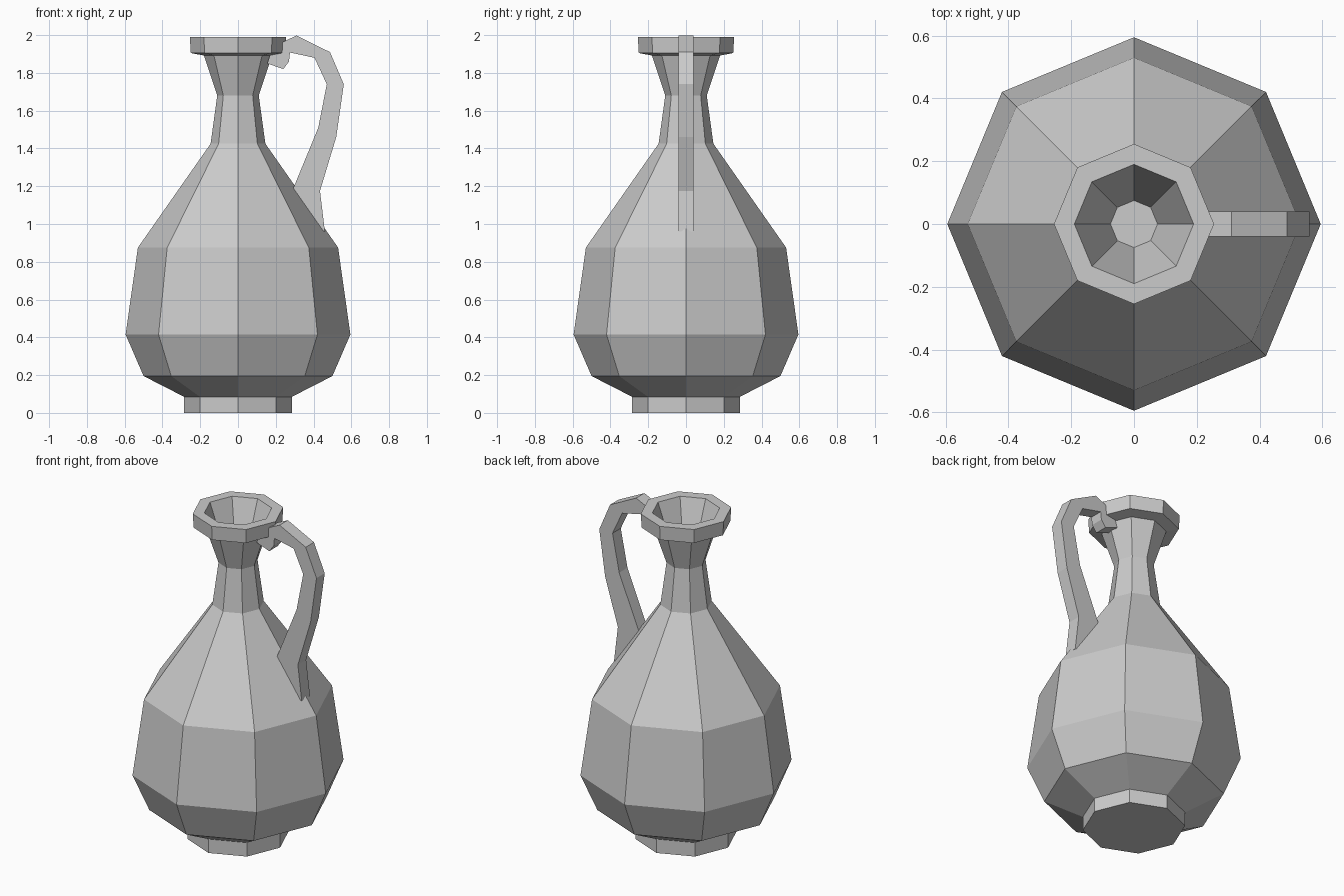
import bpy, bmesh, math

if "Cube" in bpy.data.objects:
    bpy.data.objects.remove(bpy.data.objects["Cube"])


def finish(bm, name):
    bmesh.ops.recalc_face_normals(bm, faces=bm.faces)
    mesh = bpy.data.meshes.new(name)
    bm.to_mesh(mesh)
    bm.free()
    obj = bpy.data.objects.new(name, mesh)
    bpy.context.collection.objects.link(obj)
    return obj


def lathe(name, profile, sides=8):
    """Spin (radius, height) pairs into a closed faceted solid."""
    bm = bmesh.new()
    rings = [[bm.verts.new((r * math.cos(i * math.tau / sides),
                            r * math.sin(i * math.tau / sides), z))
              for i in range(sides)] for r, z in profile]
    for a, b in zip(rings, rings[1:]):
        for i in range(sides):
            j = (i + 1) % sides
            bm.faces.new((a[i], a[j], b[j], b[i]))
    bm.faces.new(rings[0])
    bm.faces.new(rings[-1])
    return finish(bm, name)


def strap(name, pairs, half_width):
    """Box strip through pairs of (inner, outer) points in the xz plane."""
    bm = bmesh.new()
    w = half_width
    loops = [[bm.verts.new((p[0], y, p[1]))
              for p, y in ((a, -w), (b, -w), (b, w), (a, w))] for a, b in pairs]
    for a, b in zip(loops, loops[1:]):
        for i in range(4):
            j = (i + 1) % 4
            bm.faces.new((a[i], a[j], b[j], b[i]))
    bm.faces.new(loops[0])
    bm.faces.new(loops[-1])
    return finish(bm, name)


# Foot, belly, neck, flared lip and the funnel inside the mouth
lathe("jug_body", [
    (0.285, 0), (0.285, 0.085), (0.5, 0.195), (0.595, 0.415), (0.53, 0.875),
    (0.145, 1.425), (0.11, 1.68), (0.18, 1.892), (0.25, 1.905), (0.255, 1.99),
    (0.19, 1.99), (0.075, 1.68)])

# Curved handle, from the curl under the lip down into the shoulder
strap("handle", [
    ((0.155, 1.85), (0.17, 1.895)),
    ((0.24, 1.82), (0.21, 1.93)),
    ((0.27, 1.86), (0.24, 1.965)),
    ((0.275, 1.908), (0.31, 1.998)),
    ((0.405, 1.88), (0.487, 1.91)),
    ((0.47, 1.74), (0.56, 1.74)),
    ((0.425, 1.51), (0.52, 1.46)),
    ((0.293, 1.19), (0.434, 1.175)),
    ((0.38, 0.99), (0.46, 0.96))], 0.04)
